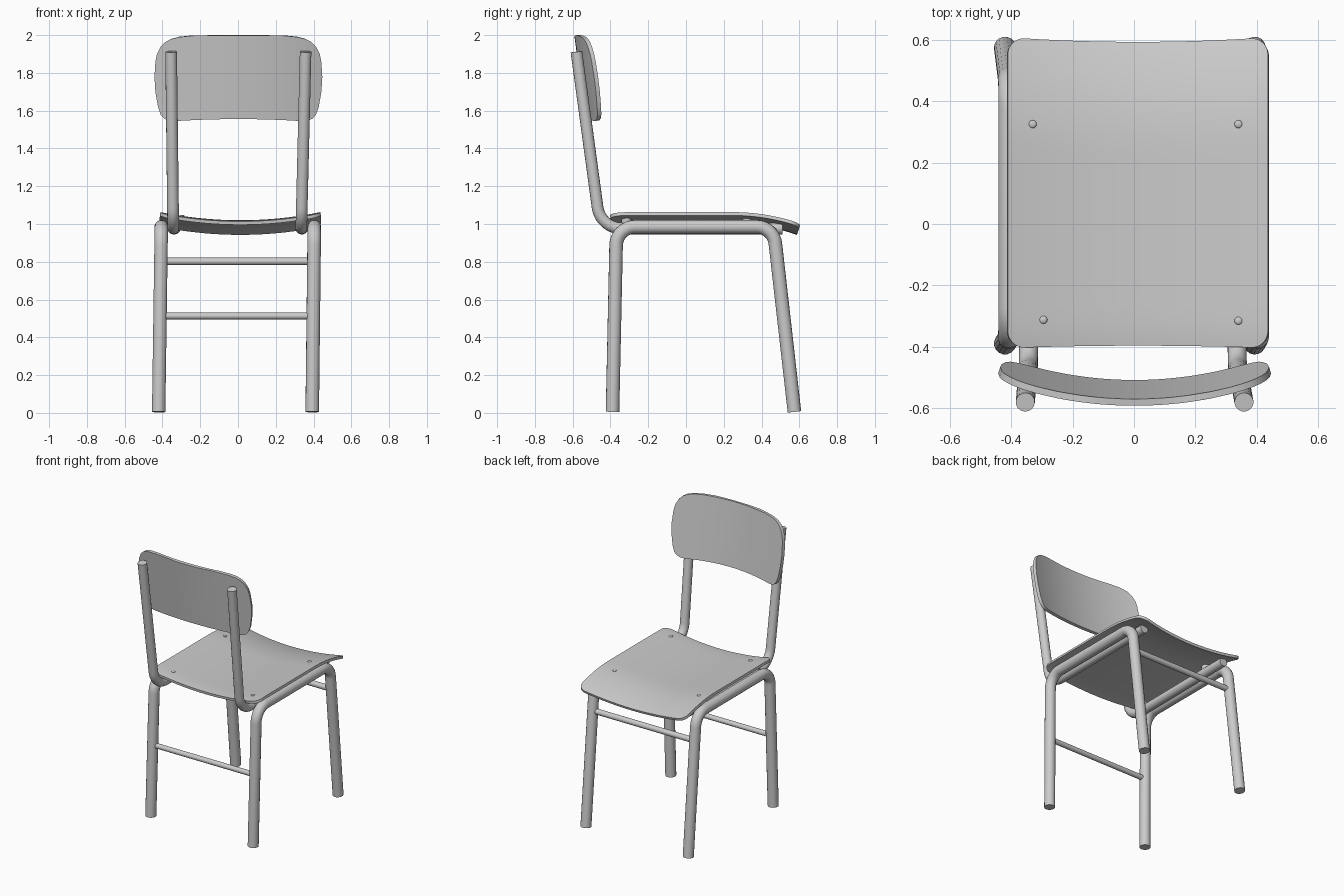
import bpy, bmesh, math
from mathutils import Vector

if "Cube" in bpy.data.objects:
    bpy.data.objects.remove(bpy.data.objects["Cube"])


def smooth(obj, angle=35):
    bpy.ops.object.select_all(action='DESELECT')
    bpy.context.view_layer.objects.active = obj
    obj.select_set(True)
    bpy.ops.object.shade_smooth_by_angle(angle=math.radians(angle))


def fillet(points, radius, steps=10):
    """Round the inner corners of a path with circular arcs."""
    pts = [Vector(p) for p in points]
    out = [pts[0]]
    for a, b, c in zip(pts, pts[1:], pts[2:]):
        d1, d2 = (a - b).normalized(), (c - b).normalized()
        half = d1.angle(d2) / 2
        cut = radius / math.tan(half)
        centre = b + (d1 + d2).normalized() * radius / math.sin(half)
        u, v = b + d1 * cut - centre, b + d2 * cut - centre
        total = u.angle(v)
        for i in range(steps + 1):
            t = i / steps
            w = (u * math.sin((1 - t) * total) + v * math.sin(t * total)) / math.sin(total)
            out.append(centre + w)
    return out + [pts[-1]]


def tube(name, points, r):
    cu = bpy.data.curves.new(name, 'CURVE')
    cu.dimensions = '3D'
    cu.bevel_depth = r
    cu.bevel_resolution = 6
    cu.use_fill_caps = True
    sp = cu.splines.new('POLY')
    sp.points.add(len(points) - 1)
    for p, co in zip(sp.points, points):
        p.co = (*co, 1)
    obj = bpy.data.objects.new(name, cu)
    bpy.context.collection.objects.link(obj)
    bpy.ops.object.select_all(action='DESELECT')
    bpy.context.view_layer.objects.active = obj
    obj.select_set(True)
    bpy.ops.object.convert(target='MESH')
    smooth(bpy.context.object)


def panel(name, rows, place, thickness, cols=32):
    """Bent sheet: each row is (position, half width), placed by a function."""
    bm = bmesh.new()
    grid = [[bm.verts.new(place((2 * i / cols - 1) * w, t)) for i in range(cols + 1)]
            for t, w in rows]
    for r0, r1 in zip(grid, grid[1:]):
        for i in range(cols):
            bm.faces.new((r0[i], r0[i + 1], r1[i + 1], r1[i]))
    me = bpy.data.meshes.new(name)
    bm.to_mesh(me)
    bm.free()
    obj = bpy.data.objects.new(name, me)
    bpy.context.collection.objects.link(obj)
    mod = obj.modifiers.new("thickness", 'SOLIDIFY')
    mod.thickness = thickness
    mod.offset = 0
    bpy.context.view_layer.objects.active = obj
    bpy.ops.object.modifier_apply(modifier=mod.name)
    smooth(obj)


# Side frames: both legs and the rail in one bent tube
for side, foot, top in (("left", -0.42, -0.406), ("right", 0.393, 0.404)):
    tube(side + "_leg_frame", fillet([(foot, -0.389, 0.006), (top, -0.368, 0.985),
                                      (top, 0.463, 0.985), (foot, 0.574, 0.006)], 0.1), 0.036)

# Backrest supports running forward under the seat
for side, top, low, end in (("left", -0.354, -0.343, -0.335), ("right", 0.358, 0.335, 0.34)):
    tube(side + "_back_support", fillet([(top, -0.58, 1.912), (low, -0.453, 0.976),
                                         (end, 0.51, 0.976)], 0.13), 0.031)

# Cross bars
tube("rear_cross_bar", [(-0.41, -0.378, 0.513), (0.398, -0.378, 0.513)], 0.018)
tube("front_cross_bar", [(-0.41, 0.484, 0.802), (0.40, 0.484, 0.802)], 0.02)

# Seat: dished across, with a front lip that curves down
SEAT_X, SEAT_W, CORNER, Y0, Y1 = 0.0125, 0.425, 0.055, -0.403, 0.605
SEAT_T = 0.018


def seat_point(x, y):
    q = 1 - (x / SEAT_W) ** 2
    drop = 0.06 * (max(0, y - 0.25) / 0.355) ** 2 + 0.6 * max(0, -0.3 - y) ** 2
    z = 1.063 - 0.043 * q - drop - SEAT_T / 2
    f = (y - Y0) / (Y1 - Y0)
    return (SEAT_X + x, y + q * (0.008 * (1 - f) - 0.015 * f), z)


arc = [(CORNER * (1 - math.cos(a)), CORNER * (1 - math.sin(a)))
       for a in (math.pi / 2 * i / 8 for i in range(9))]
rows = [(Y0 + d, SEAT_W - w) for d, w in arc]
rows += [(Y0 + CORNER + (Y1 - Y0 - 2 * CORNER) * i / 24, SEAT_W) for i in range(1, 24)]
rows += [(Y1 - d, SEAT_W - w) for d, w in reversed(arc)]
panel("seat", rows, seat_point, SEAT_T)

# Backrest: curved around the sitter and tilted back
BACK_ROWS = [(1.545, .33), (1.548, .36), (1.558, .388), (1.58, .408), (1.62, .422),
             (1.70, .436), (1.78, .441), (1.86, .436), (1.90, .428), (1.94, .408),
             (1.965, .383), (1.98, .355), (1.99, .315), (1.997, .25), (1.999, .18)]


def back_point(x, z):
    z += 0.012 * max(0, 1 - (x / 0.35) ** 2) * (2 - z) / 0.455
    return (x + 0.002, -0.522 - 0.14 * (z - 1.58) + 0.072 * (x / 0.435) ** 2, z)


panel("backrest", BACK_ROWS, back_point, 0.022)

# Screws with spacers down to the support tubes
for i, (x, y) in enumerate(((-0.33, 0.325), (0.34, 0.325), (-0.295, -0.312), (0.34, -0.315))):
    z = seat_point(x - SEAT_X, y)[2] + SEAT_T / 2
    bpy.ops.mesh.primitive_uv_sphere_add(segments=16, ring_count=8, radius=0.013, location=(x, y, z))
    bpy.context.object.scale.z = 0.5
    bpy.context.object.name = f"screw_{i + 1}"
    smooth(bpy.context.object, 60)
    sx = math.copysign(0.338, x)
    bpy.ops.mesh.primitive_cylinder_add(vertices=20, radius=0.026, depth=0.045,
                                        location=(sx, y, z - 0.033))
    bpy.context.object.name = f"spacer_{i + 1}"
    smooth(bpy.context.object)
